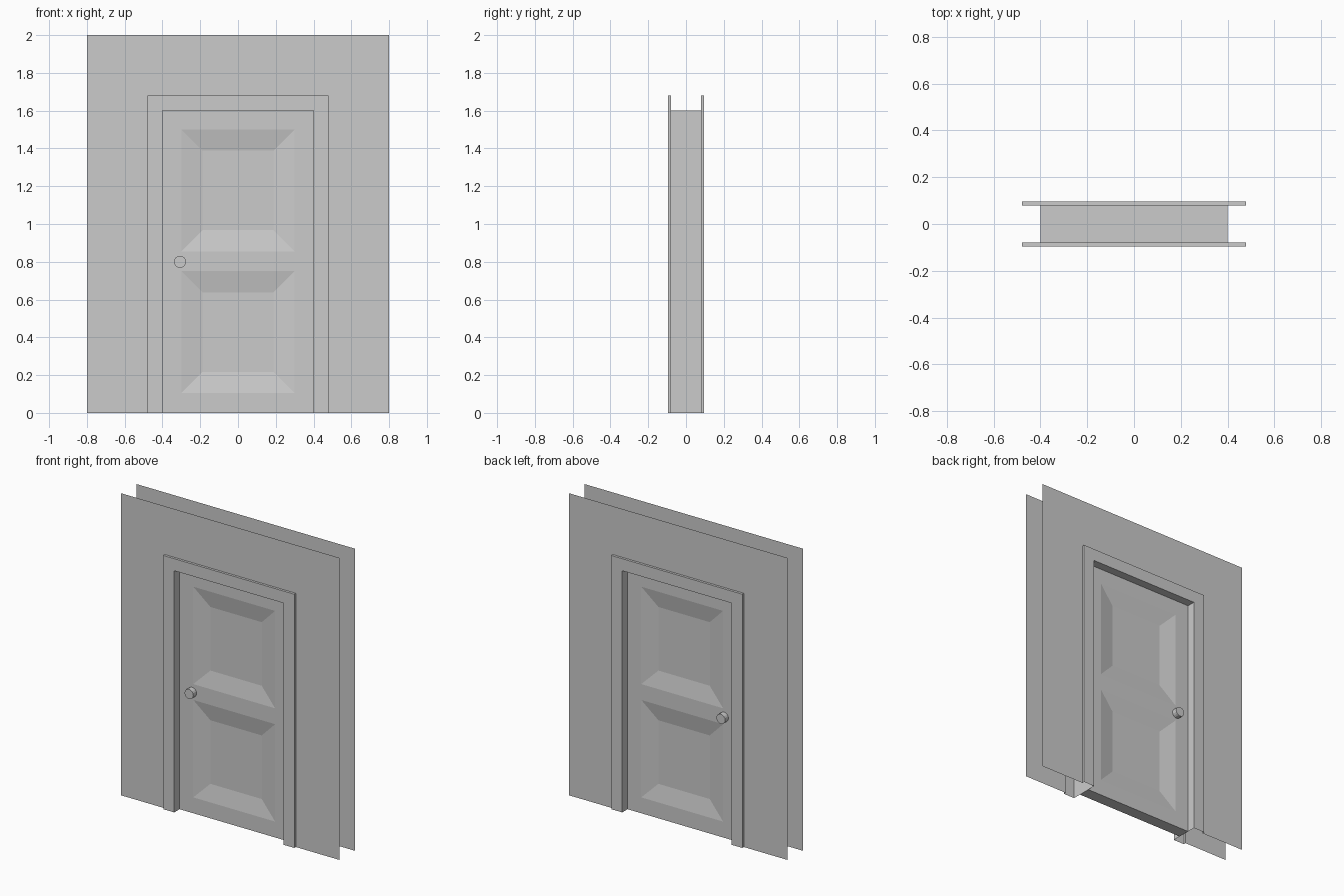
import bpy, bmesh, math
from mathutils import Matrix

if "Cube" in bpy.data.objects:
    bpy.data.objects.remove(bpy.data.objects["Cube"])

W, H = 0.4, 1.6            # half width and height of the opening
WALL, TRIM, DOOR = 0.08, 0.096, 0.04   # y distances of the surfaces


def finish(bm, name, mirror=False):
    me = bpy.data.meshes.new(name)
    bm.to_mesh(me)
    bm.free()
    ob = bpy.data.objects.new(name, me)
    bpy.context.collection.objects.link(ob)
    if mirror:
        m = ob.modifiers.new("mirror", 'MIRROR')
        m.use_axis = (False, True, False)
    return ob


def arch(name, profile, mirror=False):
    """Sweep (offset, y) profile around the doorway, open at the floor."""
    bm = bmesh.new()
    rows = []
    for o, y in profile:
        pts = [(-W - o, 0), (-W - o, H + o), (W + o, H + o), (W + o, 0)]
        rows.append([bm.verts.new((x, y, z)) for x, z in pts])
    for a, b in zip(rows, rows[1:]):
        for i in range(3):
            bm.faces.new((a[i], b[i], b[i + 1], a[i + 1]))
    return finish(bm, name, mirror)


# Wall sheets, raised trim and jamb lining
arch("wall", [(0.4, -WALL), (0.08, -WALL)], True)
arch("door_trim", [(0.08, -WALL), (0.08, -TRIM), (0, -TRIM)], True)
arch("door_jamb", [(0, -TRIM), (0, TRIM)])

# Door leaf with two sunken panels on each side
bm = bmesh.new()
xs = [-W, -0.3, 0.3, W]
zs = [0, 0.105, 0.75, 0.855, 1.5, H]
v = [[bm.verts.new((x, -DOOR, z)) for x in xs] for z in zs]
panels = []
for r in range(5):
    for c in range(3):
        f = bm.faces.new((v[r][c], v[r][c + 1], v[r + 1][c + 1], v[r + 1][c]))
        if c == 1 and r in (1, 3):
            panels.append(f)
bm.normal_update()
bmesh.ops.inset_individual(bm, faces=panels, thickness=0.112, depth=-0.02,
                           use_even_offset=True)
# underside of the leaf
back = [bm.verts.new((x, 0, 0)) for x in xs]
for c in range(3):
    bm.faces.new((v[0][c], back[c], back[c + 1], v[0][c + 1]))
finish(bm, "door_leaf", True)

# Round knobs on both sides
bm = bmesh.new()
bmesh.ops.create_cone(bm, cap_ends=True, segments=16, radius1=0.032,
                      radius2=0.032, depth=0.035,
                      matrix=Matrix.Translation((-0.307, -DOOR - 0.0175, 0.8))
                      @ Matrix.Rotation(math.pi / 2, 4, 'X'))
finish(bm, "door_knob", True)
